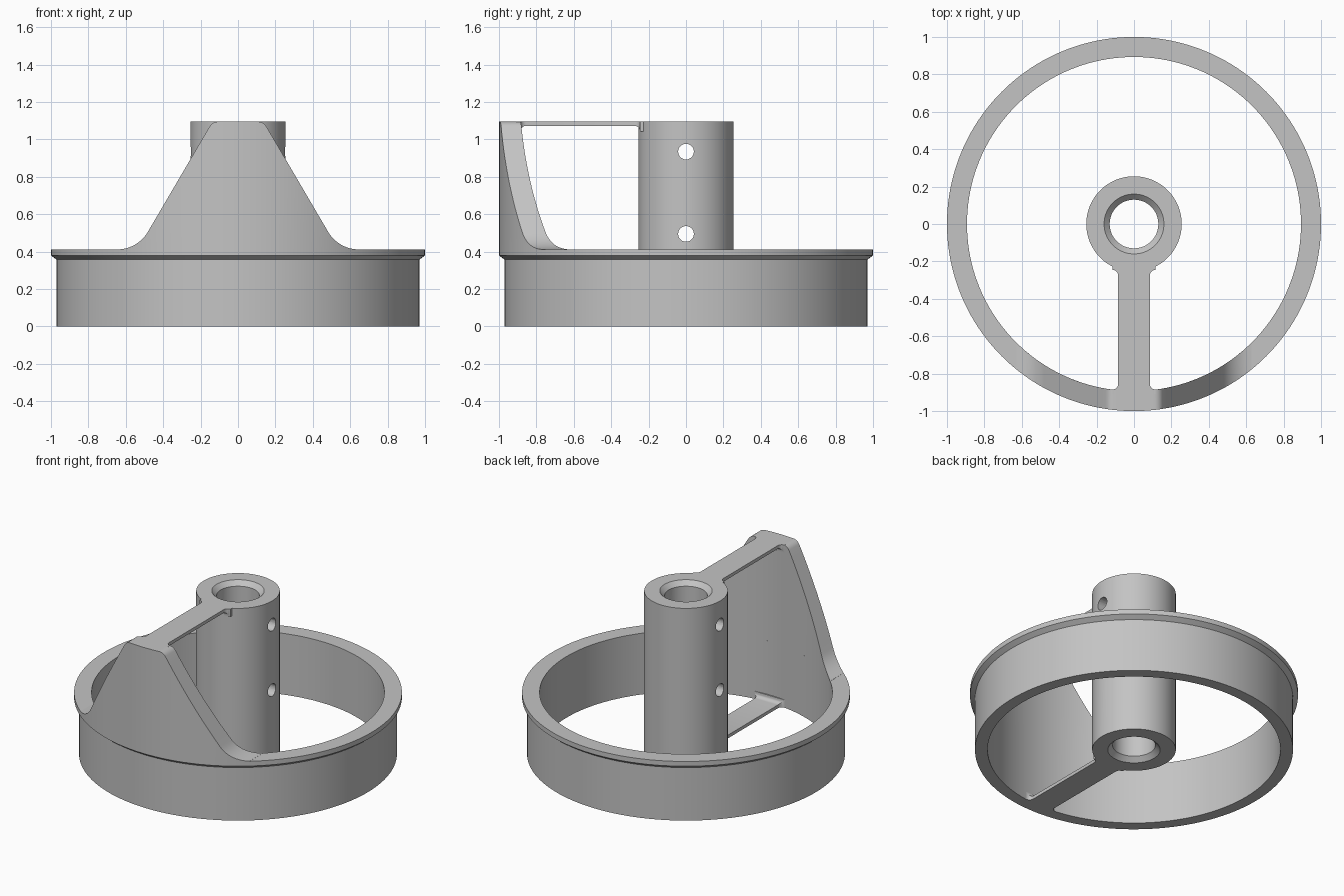
import bpy, bmesh, math

cube = bpy.data.objects.get("Cube")
if cube:
    bpy.data.objects.remove(cube, do_unlink=True)

TOP, RIM, INNER = 1.095, 0.412, 0.893

grey = bpy.data.materials.new("plain_grey")
grey.use_nodes = True
grey.diffuse_color = (0.55, 0.55, 0.55, 1)
grey.node_tree.nodes["Principled BSDF"].inputs["Base Color"].default_value = grey.diffuse_color


def finish(name, bm):
    """Turn a bmesh into a smooth-shaded object with sharp edges kept."""
    bmesh.ops.remove_doubles(bm, verts=bm.verts, dist=1e-5)
    bmesh.ops.recalc_face_normals(bm, faces=bm.faces)
    mesh = bpy.data.meshes.new(name)
    bm.to_mesh(mesh)
    bm.free()
    mesh.materials.append(grey)
    obj = bpy.data.objects.new(name, mesh)
    bpy.context.collection.objects.link(obj)
    smooth(obj)
    return obj


def smooth(obj):
    bpy.ops.object.select_all(action="DESELECT")
    obj.select_set(True)
    bpy.context.view_layer.objects.active = obj
    bpy.ops.object.shade_smooth_by_angle(angle=math.radians(30))


def loft(bm, sections, closed=False):
    """Skin a row of equal-length point loops."""
    loops = [[bm.verts.new(p) for p in s] for s in sections]
    n = len(loops[0])
    pairs = list(zip(loops, loops[1:]))
    if closed:
        pairs.append((loops[-1], loops[0]))
    for a, b in pairs:
        for i in range(n):
            j = (i + 1) % n
            bm.faces.new((a[i], a[j], b[j], b[i]))
    if not closed:
        bm.faces.new(loops[0])
        bm.faces.new(loops[-1])


def lathe(name, profile, steps):
    bm = bmesh.new()
    angles = [2 * math.pi * i / steps for i in range(steps)]
    loft(bm, [[(r * math.cos(a), r * math.sin(a), z) for r, z in profile]
              for a in angles], closed=True)
    return finish(name, bm)


# Rim with a chamfered lip
lathe("rim", [(INNER, 0), (0.97, 0), (0.97, 0.357), (1, 0.38), (1, RIM), (INNER, RIM)], 160)

# Hub with chamfered bore
hub = lathe("hub", [(0.13, 0.03), (0.16, 0), (0.255, 0), (0.255, TOP),
                    (0.16, TOP), (0.13, TOP - 0.03)], 96)

# Cross holes through the hub
for z in (0.495, 0.935):
    bpy.ops.mesh.primitive_cylinder_add(vertices=32, radius=0.042, depth=0.8,
                                        location=(0, 0, z), rotation=(0, math.pi / 2, 0))
    cutter = bpy.context.object
    cutter.name = "cross_hole_cutter"
    cut = hub.modifiers.new("cross_hole", "BOOLEAN")
    cut.operation, cut.solver, cut.object = "DIFFERENCE", "EXACT", cutter
    bpy.context.view_layer.objects.active = hub
    bpy.ops.object.modifier_apply(modifier=cut.name)
    bpy.data.objects.remove(cutter, do_unlink=True)
smooth(hub)


# Outline of the curved wall: flat top, rounded shoulder, straight flank, flared foot
def arc(cx, cz, radius, start, end, steps):
    for i in range(steps + 1):
        a = math.radians(start + (end - start) * i / steps)
        yield cx + radius * math.cos(a), cz + radius * math.sin(a)


half = [(x * 0.018, TOP) for x in range(6)]
half += arc(0.108, TOP - 0.05, 0.05, 90, 30, 6)
foot = list(arc(0.646, RIM + 0.19, 0.19, 210, 270, 12))
(x0, z0), (x1, z1) = half[-1], foot[0]
half += [(x0 + (x1 - x0) * i / 14, z0 + (z1 - z0) * i / 14) for i in range(1, 14)]
half += foot[:-1]
outline = [(-x, z) for x, z in reversed(half[1:])] + half

bm = bmesh.new()
loft(bm, [[(x, -math.sqrt(1 - x * x), RIM), (x, -math.sqrt(1 - x * x), z),
           (x, -math.sqrt(INNER ** 2 - x * x), z), (x, -math.sqrt(INNER ** 2 - x * x), RIM)]
          for x, z in outline])
finish("curved_wall", bm)


# Thin spokes, filleted into the hub and the wall
def flare(d, radius=0.03):
    d = min(max(d, 0), radius)
    return radius - math.sqrt(radius ** 2 - (radius - d) ** 2)


def spoke(name, z, up):
    near, far = 0.245, 0.885
    steps = [0.03 * (i / 6) ** 2 for i in range(7)]
    stations = [0.22] + [near + s for s in steps] + [far - s for s in reversed(steps)] + [0.91]
    sections = []
    for d in stations:
        f = flare(min(d - near, far - d))
        w, t = 0.085 + f, up * (0.022 + f)
        sections.append([(-w, -d, z), (w, -d, z), (w, -d, z + t), (-w, -d, z + t)])
    bm = bmesh.new()
    loft(bm, sections)
    finish(name, bm)


spoke("top_spoke", TOP, -1)
spoke("bottom_spoke", 0, 1)
